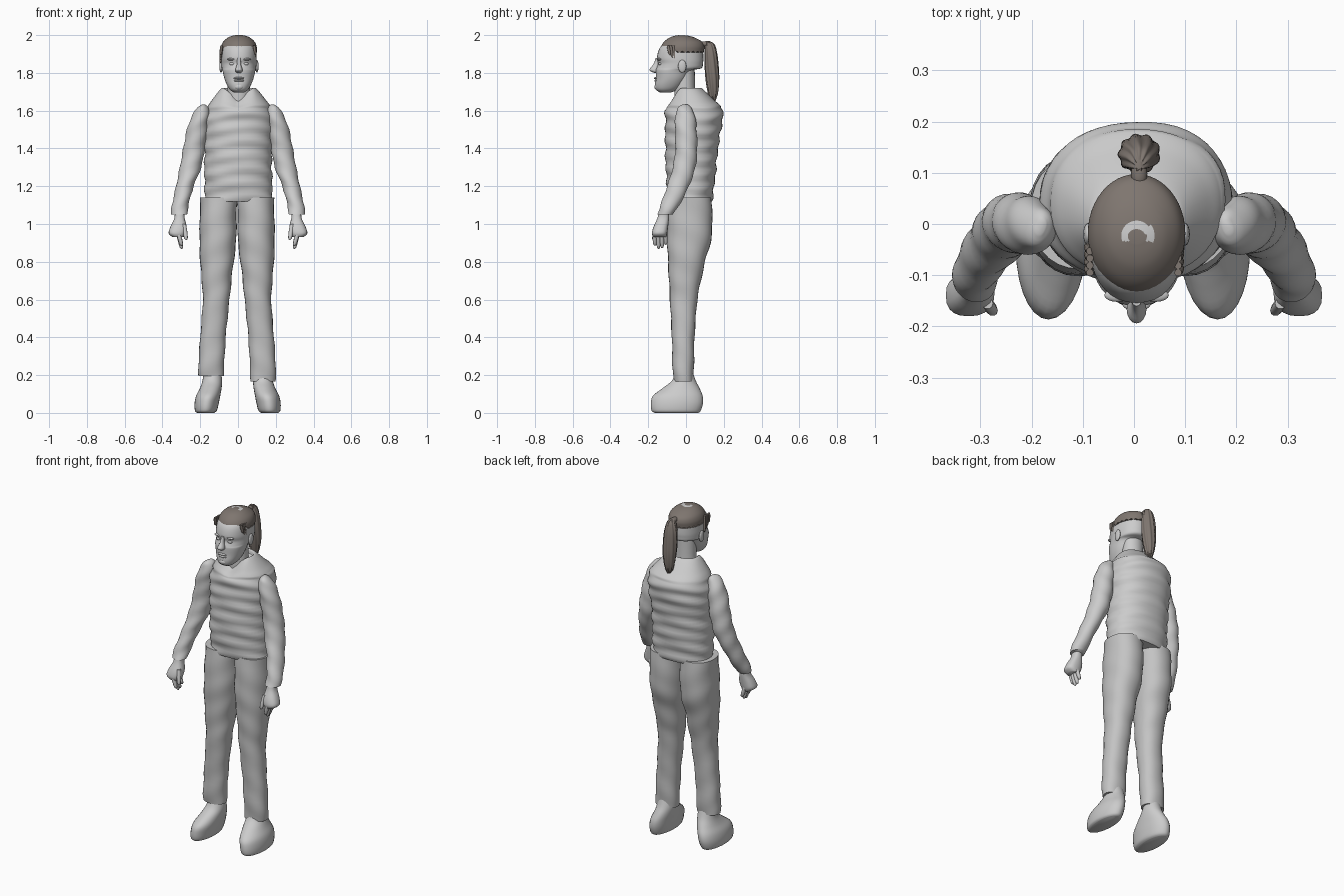
import bpy
import bmesh
from math import sin, cos, pi, copysign
from mathutils import Vector, Matrix

default_cube = bpy.data.objects.get("Cube")
if default_cube:
    bpy.data.objects.remove(default_cube, do_unlink=True)


def make_material(name, colour):
    material = bpy.data.materials.new(name)
    material.use_nodes = True
    rgba = (*colour, 1)
    material.diffuse_color = rgba
    material.node_tree.nodes["Principled BSDF"].inputs["Base Color"].default_value = rgba
    return material


GREY = make_material("light grey", (0.6, 0.6, 0.6))
TROUSER = make_material("trouser grey", (0.55, 0.55, 0.55))
BROWN = make_material("hair brown", (0.21, 0.18, 0.16))


def finish(name, bm, material):
    bmesh.ops.recalc_face_normals(bm, faces=bm.faces)
    mesh = bpy.data.meshes.new(name)
    bm.to_mesh(mesh)
    bm.free()
    mesh.materials.append(material)
    obj = bpy.data.objects.new(name, mesh)
    bpy.context.collection.objects.link(obj)
    bpy.ops.object.select_all(action='DESELECT')
    obj.select_set(True)
    bpy.context.view_layer.objects.active = obj
    bpy.ops.object.shade_smooth_by_angle(angle=pi / 3)
    return obj


def resample(rows, steps):
    """Catmull-Rom interpolation between the given cross-sections."""
    rows = [Vector(r) for r in rows]
    result = []
    for i in range(len(rows) - 1):
        b, c = rows[i], rows[i + 1]
        a = rows[max(i - 1, 0)]
        d = rows[min(i + 2, len(rows) - 1)]
        for k in range(steps):
            t = k / steps
            result.append(b + (c - a) * t / 2
                          + (a * 2 - b * 5 + c * 4 - d) * t * t / 2
                          + (b * 3 - a - c * 3 + d) * t ** 3 / 2)
    return result + [rows[-1]]


def loft(name, rows, material, sides=28, steps=4, side=1, shift=0, power=1.0, warp=None):
    """Skin cross-sections given as (z, x_min, x_max, y_min, y_max)."""
    bm = bmesh.new()
    rings = []
    for z, x0, x1, y0, y1 in resample(rows, steps):
        ring = []
        for i in range(sides):
            a = 2 * pi * i / sides
            u = copysign(abs(cos(a)) ** power, cos(a))
            v = copysign(abs(sin(a)) ** power, sin(a))
            grow = warp(z, a) if warp else 0
            co = Vector(((x0 + x1) / 2 + u * ((x1 - x0) / 2 + grow),
                         (y0 + y1) / 2 + v * ((y1 - y0) / 2 + grow), z))
            co.x = co.x * side + shift
            ring.append(bm.verts.new(co))
        rings.append(ring)
    for low, high in zip(rings, rings[1:]):
        for i in range(sides):
            j = (i + 1) % sides
            bm.faces.new((low[i], low[j], high[j], high[i]))
    bm.faces.new(rings[0])
    bm.faces.new(rings[-1])
    return finish(name, bm, material)


def ball(name, centre, size, material=GREY):
    bm = bmesh.new()
    matrix = Matrix.Translation(centre) @ Matrix.Diagonal((*size, 1))
    bmesh.ops.create_uvsphere(bm, u_segments=16, v_segments=10, radius=1, matrix=matrix)
    return finish(name, bm, material)


def strand(name, start, end, radius, material, side=1):
    """Short tapering tube with a rounded tip, used for fingers and locks."""
    rows = []
    for t, r in ((0, 0.9), (0.3, 1), (0.7, 0.95), (0.93, 0.7), (1, 0.2)):
        p = Vector(start).lerp(Vector(end), t)
        r *= radius
        rows.append((p.z, p.x - r, p.x + r, p.y - r, p.y + r))
    return loft(name, rows, material, sides=10, steps=2, side=side)


# Padded vest with creases and a collar that dips at the front
def creases(z, a):
    if z > 1.64:
        return 0
    return (0.004 * sin(z * 85 + 1.5 * sin(a * 2 + 1)) + 0.002 * sin(z * 47 + a * 3)) * (1.66 - z > 0.04)


vest = loft("vest", [
    (1.12, -.175, .185, -.09, .138), (1.25, -.178, .18, -.105, .155),
    (1.4, -.178, .18, -.11, .17), (1.53, -.182, .19, -.11, .19),
    (1.61, -.165, .178, -.108, .193), (1.66, -.135, .145, -.085, .145),
    (1.72, -.085, .093, -.055, .08), (1.7, -.07, .078, -.045, .065)],
    GREY, sides=48, steps=8, power=0.9, warp=creases)
for v in vest.data.vertices:
    if v.co.z > 1.6 and v.co.y < 0:
        reach = min(1, -v.co.y / 0.055) * max(0, 1 - abs(v.co.x) / 0.085)
        v.co.z -= (v.co.z - 1.6) / 0.12 * 0.07 * reach

# Limbs, built once for each side
for side, word in ((1, "left"), (-1, "right")):
    loft(word + "_trouser_leg", [
        (1.14, .0, .195, -.09, .135), (1, .003, .198, -.1, .14),
        (.9, .005, .199, -.1, .13), (.8, .018, .195, -.095, .1),
        (.7, .03, .187, -.09, .08), (.6, .04, .181, -.085, .06),
        (.4, .06, .195, -.075, .045), (.25, .068, .205, -.072, .042),
        (.18 - side * .015, .072, .203, -.066, .038)], TROUSER,
        side=side, shift=-.005, power=0.9,
        warp=lambda z, a: 0.002 * sin(z * 40 + 2 * a))
    loft(word + "_shoe", [
        (0, .125, .215, -.165, .065), (.012, .11, .226, -.182, .078),
        (.05, .1, .228, -.186, .09), (.09, .092, .22, -.175, .088),
        (.13, .085, .2, -.125, .072), (.17, .082, .186, -.075, .052),
        (.22, .088, .18, -.05, .035)], GREY, side=side, shift=-.002)
    loft(word + "_sleeve", [
        (1.632, .172, .192, -.018, .008), (1.615, .158, .215, -.045, .03),
        (1.57, .153, .245, -.056, .047), (1.5, .16, .27, -.058, .056),
        (1.4, .175, .29, -.056, .06), (1.3, .195, .308, -.07, .05),
        (1.2, .235, .328, -.1, .015), (1.1, .262, .35, -.135, -.035),
        (1.05, .27, .353, -.153, -.07)], GREY, side=side,
        warp=lambda z, a: 0.0025 * sin(z * 60 + 2 * a))
    loft(word + "_palm", [
        (1.07, .285, .335, -.142, -.09), (1.03, .282, .337, -.152, -.09),
        (.985, .272, .358, -.172, -.095), (.95, .278, .367, -.18, -.1),
        (.93, .288, .345, -.172, -.106)], GREY, sides=20, side=side, power=0.8)
    for i, tip in enumerate((.885, .868, .872, .89)):
        y = -.168 + i * .019
        strand(f"{word}_finger_{i + 1}", (.318, y, .96), (.298, y + .004, tip),
               .0115, GREY, side)
    strand(word + "_thumb", (.286, -.155, 1), (.274, -.172, .915), .012, GREY, side)

# Neck and head, with an undercut at the back of the skull
loft("neck", [(1.6, -.065, .075, -.06, .055), (1.7, -.055, .065, -.062, .048),
              (1.84, -.055, .065, -.06, .046)], GREY)
loft("head", [
    (1.695, -.02, .03, -.135, -.085), (1.71, -.042, .052, -.158, -.045),
    (1.735, -.058, .068, -.164, -.015), (1.77, -.072, .082, -.16, .01),
    (1.812, -.082, .092, -.16, .035), (1.825, -.086, .096, -.157, .082),
    (1.85, -.088, .098, -.148, .09), (1.88, -.089, .099, -.154, .092),
    (1.93, -.085, .095, -.14, .088), (1.96, -.07, .08, -.108, .07),
    (1.985, -.03, .04, -.06, .02)], GREY, sides=36, power=0.92)

# Facial features
loft("nose", [(1.878, -.004, .014, -.16, -.14), (1.845, -.006, .016, -.173, -.14),
              (1.818, -.014, .024, -.194, -.14), (1.806, -.012, .022, -.182, -.14),
              (1.8, -.004, .014, -.168, -.15)], GREY, sides=16)
for lip, z, depth in (("upper_lip", 1.772, .014), ("lower_lip", 1.759, .012)):
    ball(lip, (.005, -.156, z), (.028, depth, .0065))
ball("chin", (.005, -.147, 1.726), (.028, .021, .018))
for side, word in ((1, "left"), (-1, "right")):
    ball(word + "_eye", (.005 + side * .036, -.137, 1.848), (.016, .009, .008))
    ball(word + "_brow", (.005 + side * .037, -.139, 1.872), (.026, .013, .007))
    ball(word + "_ear", (.005 + side * .095, -.02, 1.835), (.009, .022, .034))
    # Loose locks at the temple
    for i in range(4):
        strand(f"{word}_temple_lock_{i + 1}",
               (.086, -.095 + i * .014, 1.945), (.092, -.085 + i * .014, 1.895 - i * .014),
               .008, BROWN, side)

# Swept-back hair with a small bare arch on the crown
hair = loft("hair", [
    (1.915, -.09, .1, -.134, .095), (1.94, -.089, .099, -.132, .097),
    (1.965, -.078, .088, -.116, .085), (1.985, -.056, .066, -.09, .05),
    (1.995, -.035, .045, -.065, .02), (2, -.012, .022, -.038, -.01)],
    BROWN, sides=48, steps=5)
hair.data.materials.append(GREY)
for face in hair.data.polygons:
    offset = face.center - Vector((.007, -.026, face.center.z))
    if .017 < offset.length < .033 and offset.y > -.008:
        face.material_index = 1
for i, v in enumerate(hair.data.vertices):
    if v.co.z < 1.92:
        v.co.z -= .008 * (i % 2)

# Ponytail
ball("hair_tie", (.01, .098, 1.953), (.016, .03, .014), BROWN)
loft("ponytail", [
    (1.968, .002, .018, .105, .125), (1.95, -.012, .032, .1, .15),
    (1.9, -.027, .045, .1, .164), (1.83, -.03, .05, .1, .172),
    (1.76, -.026, .048, .106, .175), (1.69, -.014, .036, .118, .168),
    (1.635, .004, .016, .134, .148)], BROWN, sides=54, steps=5,
    warp=lambda z, a: 0.0022 * cos(a * 9 + z * 12))
